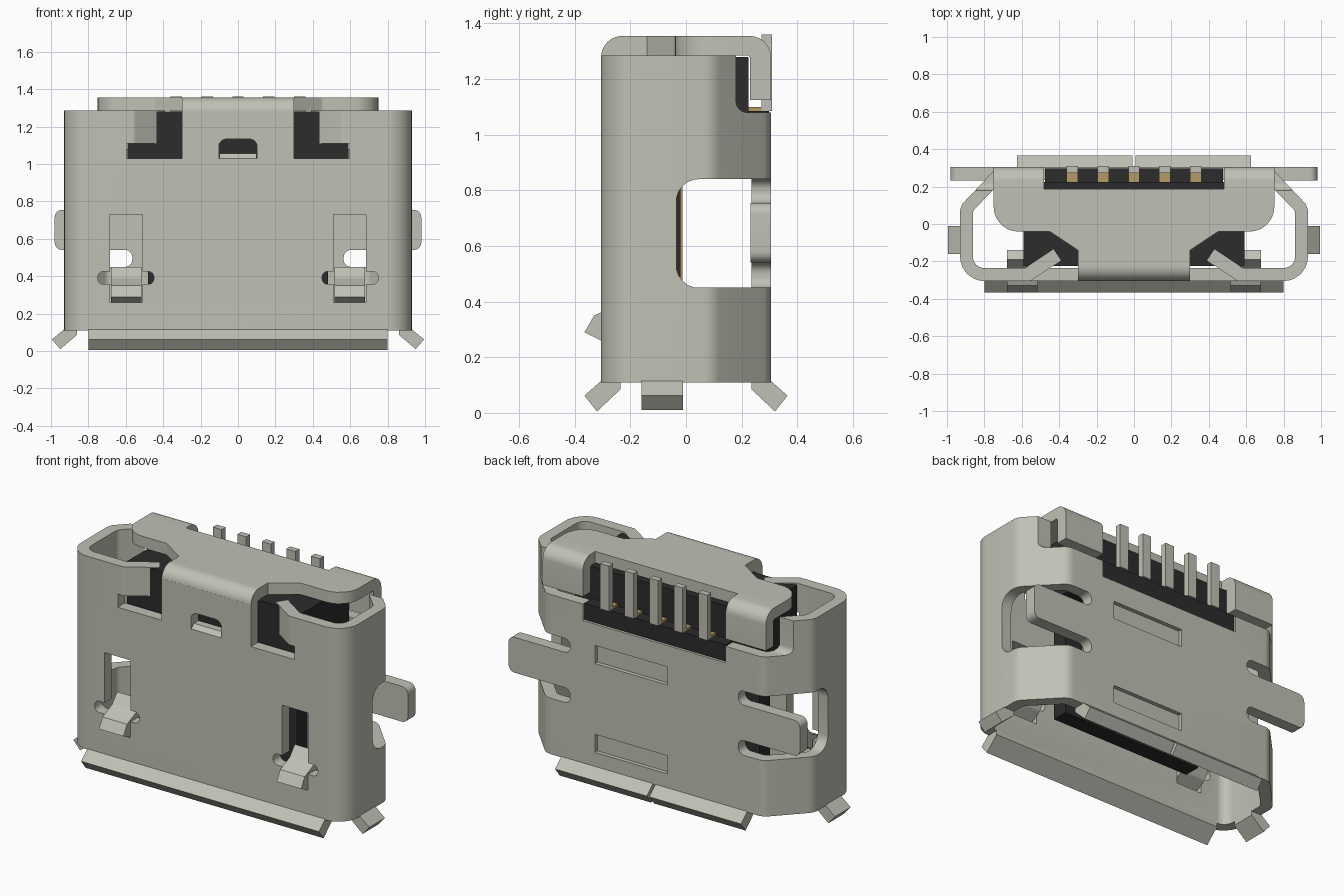
import bpy, bmesh, math
from mathutils import Vector

if "Cube" in bpy.data.objects:
    bpy.data.objects.remove(bpy.data.objects["Cube"])


def material(name, rgb):
    m = bpy.data.materials.new(name)
    m.diffuse_color = (*rgb, 1)
    m.use_nodes = True
    m.node_tree.nodes["Principled BSDF"].inputs["Base Color"].default_value = m.diffuse_color
    return m


METAL = material("warm grey metal", (0.53, 0.53, 0.465))
BLACK = material("black plastic", (0.025, 0.025, 0.025))
GOLD = material("gold contact", (0.45, 0.33, 0.13))


def rounded(corners, n=6):
    """Polygon from (u, v) or (u, v, radius) corners."""
    out = []
    for i, c in enumerate(corners):
        p = Vector(c[:2])
        if len(c) == 2:
            out.append(p)
            continue
        a = (Vector(corners[i - 1][:2]) - p).normalized()
        b = (Vector(corners[(i + 1) % len(corners)][:2]) - p).normalized()
        half = a.angle(b) / 2
        centre = p + (a + b).normalized() * c[2] / math.sin(half)
        t = c[2] / math.tan(half)
        va, vb = p + a * t - centre, p + b * t - centre
        for k in range(n + 1):
            d = va.lerp(vb, k / n).normalized() * c[2]
            out.append(centre + d)
    return out


def prism(name, corners, axis, lo, hi, mat=METAL, s=1):
    """Extrude a rounded profile along an axis; s=-1 mirrors it in x."""
    pos = {"x": lambda u, v, w: (w * s, u, v),
           "y": lambda u, v, w: (u * s, w, v),
           "z": lambda u, v, w: (u * s, v, w)}[axis]
    pts = rounded(corners)
    bm = bmesh.new()
    rings = [[bm.verts.new(pos(p.x, p.y, w)) for p in pts] for w in (lo, hi)]
    for r in rings:
        bm.faces.new(r)
    for i in range(len(pts)):
        bm.faces.new((rings[0][i - 1], rings[0][i], rings[1][i], rings[1][i - 1]))
    bmesh.ops.recalc_face_normals(bm, faces=bm.faces)
    me = bpy.data.meshes.new(name)
    bm.to_mesh(me)
    bm.free()
    me.materials.append(mat)
    ob = bpy.data.objects.new(name, me)
    bpy.context.collection.objects.link(ob)
    return ob


def rect(a, b, c, d, r=None):
    pts = [(a, c), (b, c), (b, d), (a, d)]
    return [(*p, r) for p in pts] if r else pts


def cut(target, *args, **kw):
    tool = prism("cutter", *args, **kw)
    tool.hide_render = True
    mod = target.modifiers.new("cut", "BOOLEAN")
    mod.operation, mod.solver, mod.object = "DIFFERENCE", "EXACT", tool
    bpy.context.view_layer.objects.active = target
    bpy.ops.object.modifier_apply(modifier=mod.name)
    bpy.data.objects.remove(tool, do_unlink=True)


def symmetric(half):
    return half + [(-c[0], *c[1:]) for c in reversed(half)]


# Folded sheet shell, hollow from end to end
shell = prism("shell", symmetric([(0.93, -0.305, 0.13), (0.93, 0.095, 0.08),
                                  (0.73, 0.305, 0.08)]), "z", 0.11, 1.285)
cut(shell, symmetric([(0.862, -0.235, 0.06), (0.862, 0.07, 0.04),
                      (0.70, 0.235, 0.04)]), "z", 0, 1.5)
# Stepped rear edge and front catch opening
cut(shell, [(0.18, 1.08, 0.04), (0.5, 1.08), (0.5, 1.5), (0.18, 1.5)], "x", -1.2, 1.2)
cut(shell, rect(-0.48, 0.48, 0.98, 1.5), "y", 0.15, 0.5)
cut(shell, [(-0.102, 1.03), (0.102, 1.03), (0.102, 1.133, 0.04),
            (-0.102, 1.133, 0.04)], "y", -0.5, -0.2)
# Shallow stamped recesses in the rear wall
for z in (0.74, 0.2):
    cut(shell, rect(-0.09, 0.40, z, z + 0.11), "y", 0.28, 0.5)

for s, side in ((1, "right_"), (-1, "left_")):
    # Front top notches and latch slots
    cut(shell, rect(0.30, 0.595, 1.03, 1.5), "y", -0.5, -0.2, s=s)
    cut(shell, rect(0.51, 0.685, 0.26, 0.73), "y", -0.5, -0.2, s=s)
    cut(shell, rect(0.45, 0.75, 0.357, 0.425, 0.03), "y", -0.5, -0.2, s=s)
    # Side windows with rounded relief slots around the solder tab
    cut(shell, [(-0.035, 0.45, 0.08), (0.5, 0.45), (0.5, 0.84),
                (-0.035, 0.84, 0.08)], "x", 0.66, 1.2, s=s)
    for z0, z1 in ((0.45, 0.54), (0.755, 0.84)):
        cut(shell, [(0.565, z0, 0.038), (0.7, z0), (0.7, z1), (0.565, z1, 0.038)],
            "y", 0.2, 0.5, s=s)
    prism(side + "solder_tab", [(0.655, 0.54), (0.98, 0.54, 0.04),
                                (0.98, 0.755, 0.04), (0.655, 0.755)],
          "y", 0.232, 0.305, s=s)
    # Inward bent tab beside the front notch
    prism(side + "bent_tab", [(0.60, -0.305), (0.555, -0.305, 0.03), (0.39, -0.195),
                              (0.43, -0.135), (0.58, -0.235, 0.03), (0.60, -0.235)],
          "z", 1.11, 1.285, s=s)
    # Latch finger poking out through the slot
    prism(side + "latch_finger", [(-0.365, 0.29), (-0.33, 0.35), (-0.24, 0.39, 0.03),
                                  (-0.19, 0.45), (-0.14, 0.42), (-0.20, 0.325, 0.03),
                                  (-0.305, 0.26)], "x", 0.515, 0.68, s=s)
    # Flared feet at the mouth
    prism(side + "side_flange", [(0.93, 0.115), (0.995, 0.062), (0.95, 0.01),
                                 (0.862, 0.085), (0.862, 0.115)],
          "y", -0.16, -0.01, s=s)
    prism(side + "rear_flange", [(0.305, 0.115), (0.365, 0.062), (0.32, 0.005),
                                 (0.235, 0.085), (0.235, 0.115)],
          "x", 0.008, 0.625, s=s)
    # Ear of the top plate folded down at the rear
    prism(side + "rear_ear", [(0.15, 1.285), (0.15, 1.355), (0.305, 1.355, 0.075),
                              (0.305, 1.125), (0.23, 1.125), (0.23, 1.285, 0.01)],
          "x", 0.48, 0.75, s=s)

prism("front_flange", [(-0.305, 0.115), (-0.365, 0.062), (-0.32, 0.005),
                       (-0.235, 0.085), (-0.235, 0.115)], "x", -0.8, 0.8)

# Top plate and the fold that joins it to the front wall
prism("top_plate", symmetric([(0.30, -0.225), (0.30, -0.14), (0.45, -0.04, 0.04),
                              (0.75, -0.04, 0.13), (0.75, 0.16), (0.48, 0.16),
                              (0.48, 0.187)]), "z", 1.285, 1.355)
prism("front_fold", [(-0.305, 1.28), (-0.305, 1.355, 0.075), (-0.22, 1.355),
                     (-0.22, 1.285), (-0.235, 1.28)], "x", -0.30, 0.30)
prism("catch_lip", [(-0.305, 1.03), (-0.28, 1.055), (-0.235, 1.055), (-0.235, 1.03)],
      "x", -0.1, 0.1)

# Plastic insulator: body, rear ledge and contact tongue
prism("insulator_body", rect(-0.59, 0.59, -0.225, 0.225), "z", 0.92, 1.28, BLACK)
prism("insulator_ledge", rect(-0.475, 0.475, 0.2, 0.298), "z", 0.985, 1.085, BLACK)
prism("tongue", rect(-0.48, 0.48, -0.12, -0.02), "z", 0.25, 0.95, BLACK)

# Five terminals with gold contacts
for i in range(5):
    x = (i - 2) * 0.165
    prism(f"pin_{i + 1}", rect(x - 0.03, x + 0.03, 0.272, 0.31), "z", 1.085, 1.36)
    prism(f"pin_root_{i + 1}", rect(x - 0.03, x + 0.03, 0.2, 0.272), "z", 1.085, 1.1, GOLD)
    prism(f"contact_{i + 1}", rect(x - 0.03, x + 0.03, -0.02, -0.012), "z", 0.3, 0.92, GOLD)

bpy.ops.object.select_all(action="SELECT")
bpy.ops.object.shade_smooth_by_angle(angle=math.radians(30))
